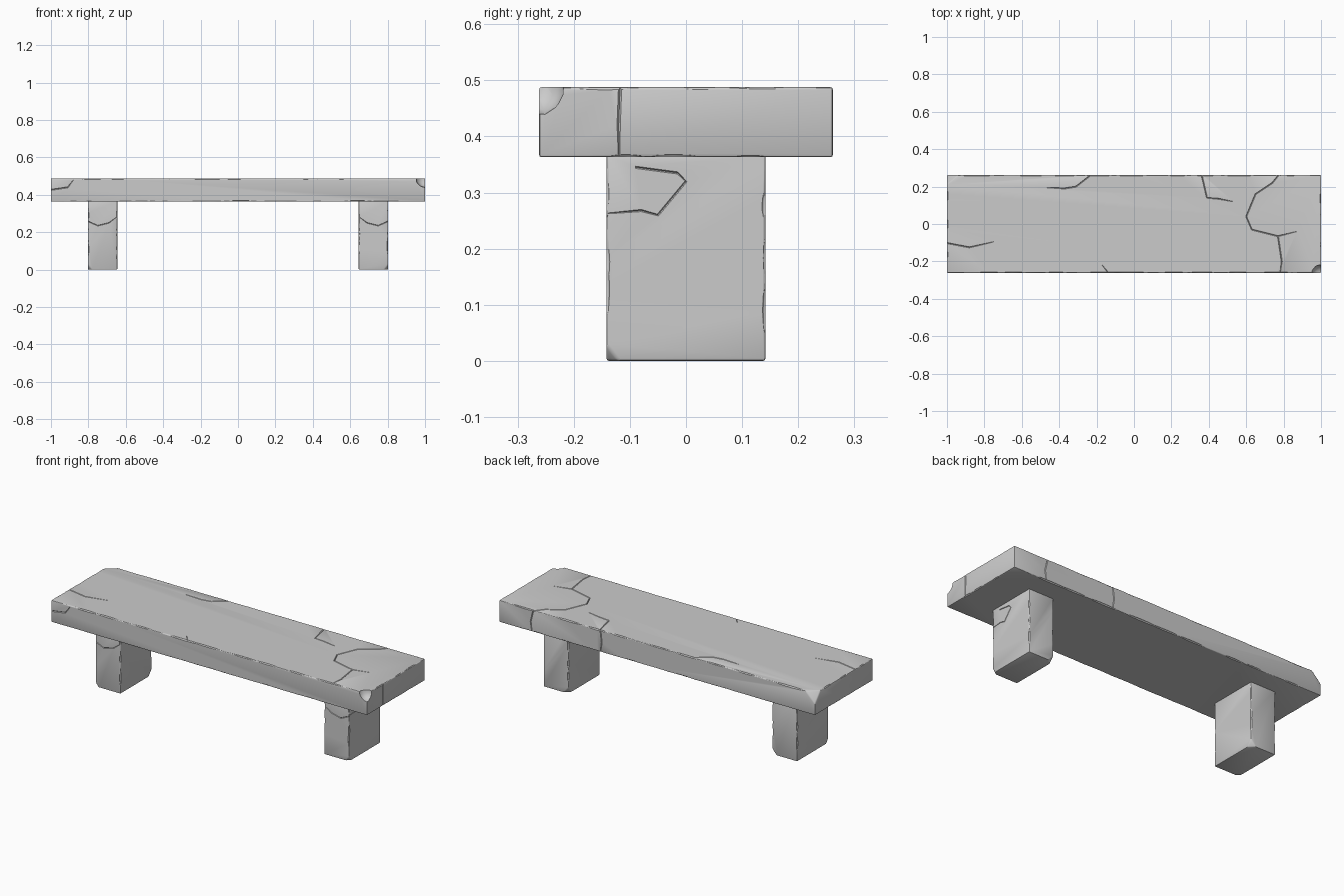
import bpy, bmesh, random
from mathutils import Vector, Matrix

if "Cube" in bpy.data.objects:
    bpy.data.objects.remove(bpy.data.objects["Cube"])

random.seed(4)


def block(name, lo, hi, chips):
    """Worn stone block: box, planar corner chips (corner signs, size), softened edges."""
    lo, hi = Vector(lo), Vector(hi)
    size, mid = hi - lo, (lo + hi) / 2
    bm = bmesh.new()
    bmesh.ops.create_cube(bm, size=1, matrix=Matrix.Translation(mid) @ Matrix.Diagonal((*size, 1)))
    for sign, cut in chips:
        corner = Vector([m + s * d / 2 for m, s, d in zip(mid, sign, size)])
        normal = Vector([s / c for s, c in zip(sign, cut)]).normalized()
        point = corner - Vector((sign[0] * cut[0], 0, 0))
        r = bmesh.ops.bisect_plane(bm, geom=bm.verts[:] + bm.edges[:] + bm.faces[:],
                                   plane_co=point, plane_no=normal, clear_outer=True)
        edges = [g for g in r["geom_cut"] if isinstance(g, bmesh.types.BMEdge)]
        bmesh.ops.holes_fill(bm, edges=edges)
    bmesh.ops.recalc_face_normals(bm, faces=bm.faces)
    bmesh.ops.bevel(bm, geom=bm.edges[:], offset=0.005, segments=2, profile=0.5, affect='EDGES')
    return link(name, bm)


def link(name, bm):
    me = bpy.data.meshes.new(name)
    bm.to_mesh(me)
    bm.free()
    ob = bpy.data.objects.new(name, me)
    bpy.context.collection.objects.link(ob)
    return ob


def crack(bm, pts, n, w=0.003, d=0.004):
    """Thin diamond tube along a path lying on a face with normal n."""
    pts, n = [Vector(p) for p in pts], Vector(n)
    rings = []
    for i, p in enumerate(pts):
        t = pts[min(i + 1, len(pts) - 1)] - pts[max(i - 1, 0)]
        side = t.cross(n).normalized()
        k = 0.3 if i == len(pts) - 1 else 1
        rings.append([bm.verts.new(p + o * k) for o in (side * w, n * d, -side * w, -n * d)])
    for a, b in zip(rings, rings[1:]):
        for j in range(4):
            bm.faces.new((a[j], a[j - 1], b[j - 1], b[j]))
    bm.faces.new(rings[0])
    bm.faces.new(rings[-1][::-1])


def dent(bm, co, size):
    """Rough pebble that bites into the stone."""
    m = Matrix.Translation(co) @ Matrix.Diagonal((*size, 1)) @ Matrix.Rotation(random.random(), 4, 'X')
    bmesh.ops.create_icosphere(bm, subdivisions=2, radius=1, matrix=m)


def edge_nicks(bm, a, b, count, long, deep):
    """Shallow elongated nicks at random places along an edge."""
    a, b = Vector(a), Vector(b)
    along = (b - a).normalized()
    for i in range(count):
        co = a.lerp(b, (i + random.uniform(0.25, 0.75)) / count)
        length = long * random.uniform(0.5, 1)
        size = [length if abs(c) > 0.5 else deep * random.uniform(0.7, 1.1) for c in along]
        dent(bm, co, size)


def carve(ob, bm):
    """Subtract the collected cutters and finish the shading."""
    bmesh.ops.recalc_face_normals(bm, faces=bm.faces)
    cutter = link("cutter", bm)
    cutter.hide_render = True
    mod = ob.modifiers.new("Carve", 'BOOLEAN')
    mod.operation, mod.solver, mod.use_self, mod.object = 'DIFFERENCE', 'EXACT', True, cutter
    bpy.ops.object.select_all(action='DESELECT')
    bpy.context.view_layer.objects.active = ob
    ob.select_set(True)
    bpy.ops.object.modifier_apply(modifier=mod.name)
    bpy.data.objects.remove(cutter)
    bpy.ops.object.shade_smooth_by_angle(angle=0.6)


# Seat slab with a broken back-left corner
Y, Z0, Z1 = 0.262, 0.363, 0.488
seat = block("seat", (-1, -Y, Z0), (1, Y, Z1), [((-1, 1, 1), (0.06, 0.05, 0.06))])
cut = bmesh.new()
dent(cut, (1.0, -Y, Z1), (0.05, 0.046, 0.05))

# Cracks across the top of the seat
for path in ([(0.78, 0.27), (0.74, 0.22), (0.65, 0.16), (0.60, 0.04), (0.63, -0.03), (0.77, -0.065), (0.87, -0.04)],
             [(0.77, -0.066), (0.79, -0.2), (0.78, -0.27)],
             [(0.36, 0.27), (0.39, 0.14), (0.45, 0.135), (0.53, 0.12)],
             [(-0.22, 0.27), (-0.31, 0.2), (-0.37, 0.19), (-0.47, 0.195)],
             [(-1.01, -0.1), (-0.88, -0.125), (-0.75, -0.095)],
             [(-0.13, -0.27), (-0.17, -0.22)]):
    crack(cut, [(x, y, Z1) for x, y in path], (0, 0, 1))

# Cracks down the sides of the seat
crack(cut, [(1, -0.117, 0.5), (1, -0.12, 0.42), (1, -0.119, 0.35)], (1, 0, 0))
crack(cut, [(-1.01, -Y, 0.425), (-0.91, -Y, 0.44), (-0.88, -Y, 0.48)], (0, -1, 0))
crack(cut, [(0.78, Y, 0.5), (0.8, Y, 0.42), (0.79, Y, 0.35)], (0, 1, 0))
crack(cut, [(0.36, Y, 0.5), (0.35, Y, 0.42), (0.36, Y, 0.35)], (0, 1, 0))

# Worn seat edges
for s in (-1, 1):
    for z in (Z0, Z1):
        edge_nicks(cut, (-0.9, s * Y, z), (0.9, s * Y, z), 9, 0.11, 0.006)
        edge_nicks(cut, (s, -0.2, z), (s, 0.2, z), 3, 0.06, 0.005)
carve(seat, cut)

# Two block legs, chipped at the feet
H = 0.142
for name, s in (("left_leg", -1), ("right_leg", 1)):
    chips = [((s, -1, -1), (0.022, 0.022, 0.028)), ((-s, 1, -1), (0.03, 0.03, 0.035))]
    x0, x1 = sorted((s * 0.645, s * 0.803))
    leg = block(name, (x0, -H, 0), (x1, H, Z0 + 0.006), chips)
    cut = bmesh.new()
    # Cracks on the outer and front faces
    xo = s * 0.803
    crack(cut, [(xo, -0.09, 0.345), (xo, -0.015, 0.335), (xo, 0, 0.32), (xo, -0.05, 0.26),
                (xo, -0.08, 0.268), (xo, -0.15, 0.262)], (s, 0, 0), 0.002, 0.003)
    crack(cut, [(s * 0.81, -H, 0.262), (s * 0.75, -H, 0.235), (s * 0.69, -H, 0.25), (s * 0.65, -H, 0.28)],
          (0, -1, 0), 0.002, 0.003)
    # Worn upright edges
    for x in (x0, x1):
        for y in (-H, H):
            edge_nicks(cut, (x, y, 0.06), (x, y, 0.33), 3, 0.05, 0.006)
    carve(leg, cut)
